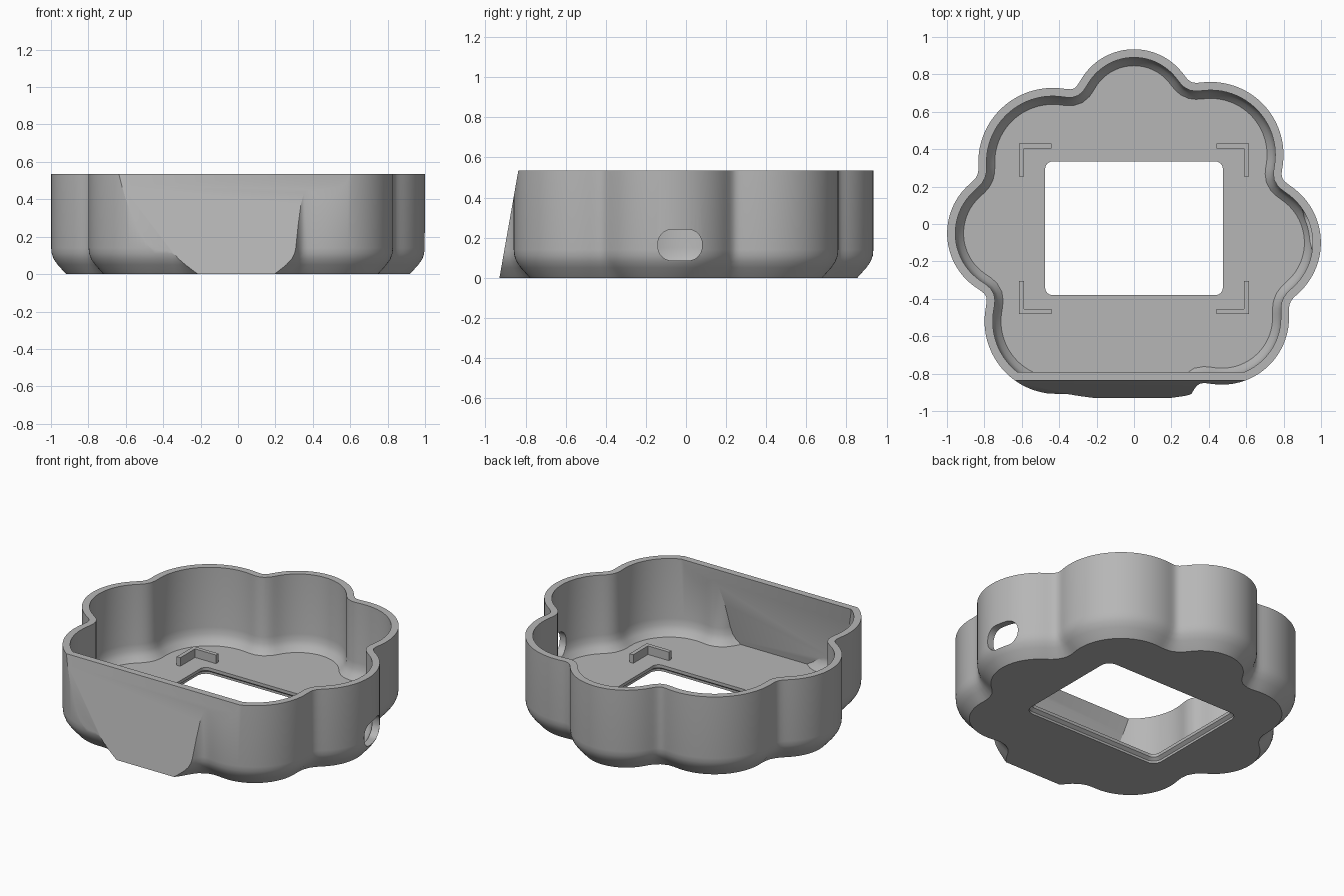
import bpy, bmesh, math
from mathutils import Vector

cube = bpy.data.objects.get("Cube")
if cube:
    bpy.data.objects.remove(cube, do_unlink=True)

HEIGHT, FLOOR, WALL = 0.535, 0.05, 0.044
STEPS = 288

grey = bpy.data.materials.new("plain_grey")
grey.use_nodes = True
grey.diffuse_color = (0.47, 0.47, 0.47, 1)
grey.node_tree.nodes["Principled BSDF"].inputs["Base Color"].default_value = grey.diffuse_color

# Lobes as circles: centre x, centre y, radius
LOBES = [(0, 0.605, 0.33), (0.41, 0.37, 0.39), (0.635, -0.1, 0.365), (0.47, -0.5, 0.36),
         (-0.01, -0.74, 0.36), (-0.41, -0.52, 0.39), (-0.65, -0.05, 0.35), (-0.435, 0.33, 0.398)]


def lobed_outline():
    """Outer edge of the joined lobes, with softened creases."""
    dirs = [Vector((math.cos(a), math.sin(a))) for a in
            (math.tau * i / STEPS for i in range(STEPS))]
    radii = []
    for d in dirs:
        hits = []
        for x, y, r in LOBES:
            along = d.x * x + d.y * y
            disc = along * along - (x * x + y * y) + r * r
            if disc >= 0:
                hits.append(along + math.sqrt(disc))
        radii.append(max(hits))
    for _ in range(4):
        radii = [(radii[i - 1] + 2 * radii[i] + radii[(i + 1) % STEPS]) / 4 for i in range(STEPS)]
    return [d * r for d, r in zip(dirs, radii)]


def inset(points, amount):
    result = []
    for i, p in enumerate(points):
        t = (points[(i + 1) % len(points)] - points[i - 1]).normalized()
        result.append(p - Vector((t.y, -t.x)) * amount)
    return result


def rounded_rect(w, h, r, cx=0, cy=0, seg=8):
    points = []
    for k, (sx, sy) in enumerate([(1, 1), (-1, 1), (-1, -1), (1, -1)]):
        for j in range(seg + 1):
            a = math.pi / 2 * (k + j / seg)
            points.append(Vector((cx + sx * (w / 2 - r) + r * math.cos(a),
                                  cy + sy * (h / 2 - r) + r * math.sin(a))))
    return points


def loft(name, points, profile, place=lambda p, z: (p.x, p.y, z)):
    """Closed solid from one outline and (height, inset) pairs."""
    bm = bmesh.new()
    rings = [[bm.verts.new(place(p, z)) for p in inset(points, amount)] for z, amount in profile]
    n = len(points)
    for low, high in zip(rings, rings[1:]):
        for i in range(n):
            j = (i + 1) % n
            bm.faces.new((low[i], low[j], high[j], high[i]))
    bm.faces.new(rings[0][::-1])
    bm.faces.new(rings[-1])
    bmesh.ops.recalc_face_normals(bm, faces=bm.faces)
    mesh = bpy.data.meshes.new(name)
    bm.to_mesh(mesh)
    bm.free()
    obj = bpy.data.objects.new(name, mesh)
    bpy.context.collection.objects.link(obj)
    mesh.materials.append(grey)
    return obj


def cut(target, cutter):
    mod = target.modifiers.new("cut", 'BOOLEAN')
    mod.operation = 'DIFFERENCE'
    mod.solver = 'EXACT'
    mod.object = cutter
    bpy.context.view_layer.objects.active = target
    bpy.ops.object.modifier_apply(modifier=mod.name)
    bpy.data.objects.remove(cutter, do_unlink=True)


def front_wedge(shift):
    """Block whose back face is the leaning front plane."""
    def plane_y(z):
        return -0.93 + 0.176 * z + shift
    corners = [Vector((-3, plane_y(-1))), Vector((-1.5, -1)), Vector((-1.5, 1)), Vector((-3, 1))]
    corners = [Vector((-2, -1)), Vector((plane_y(-1), -1)), Vector((plane_y(1), 1)), Vector((-2, 1))]
    return loft("front_cutter", corners, [(-1.5, 0), (1.5, 0)], lambda p, z: (z, p.x, p.y))


# Bowl: outer shell with a rounded chamfer, leaning front, hollow inside
outline = lobed_outline()
bowl = loft("lobed_bowl", outline, [(0, 0.08), (0.05, 0.035), (0.08, 0.014),
                                    (0.11, 0.003), (0.14, 0), (HEIGHT, 0)])
cut(bowl, front_wedge(0))
cavity = loft("cavity_cutter", outline, [(FLOOR, 0.088), (0.08, 0.062), (0.11, 0.049),
                                         (0.15, WALL), (HEIGHT + 0.2, WALL)])
cut(cavity, front_wedge(WALL))
cut(bowl, cavity)

# Floor window, flared at its underside
window = rounded_rect(0.95, 0.715, 0.04, 0, -0.023)
cut(bowl, loft("window_cutter", window, [(-0.02, -0.02), (0.015, -0.02), (0.03, 0), (0.2, 0)]))

# Rounded slot through the left wall
slot = rounded_rect(0.22, 0.155, 0.07, -0.03, 0.163)
cut(bowl, loft("slot_cutter", slot, [(0.8, 0), (1.2, 0)], lambda p, z: (z, p.x, p.y)))

bowl.data.materials.clear()
bowl.data.materials.append(grey)
bpy.ops.object.select_all(action='DESELECT')
bowl.select_set(True)
bpy.context.view_layer.objects.active = bowl
bpy.ops.object.shade_smooth_by_angle(angle=math.radians(28))

# Corner brackets on the floor around the window
ARM, THICK = 0.175, 0.026
for side, sx in (("left", 1), ("right", -1)):
    for end, sy, y in (("back", 1, 0.43), ("front", -1, -0.48)):
        shape = [(0, 0), (ARM, 0), (ARM, THICK), (THICK, THICK), (THICK, ARM), (0, ARM)]
        points = [Vector((sx * (0.615 - u), y - sy * v)) for u, v in shape]
        loft(f"{end}_{side}_bracket", points, [(FLOOR - 0.01, 0), (FLOOR + 0.055, 0)])
